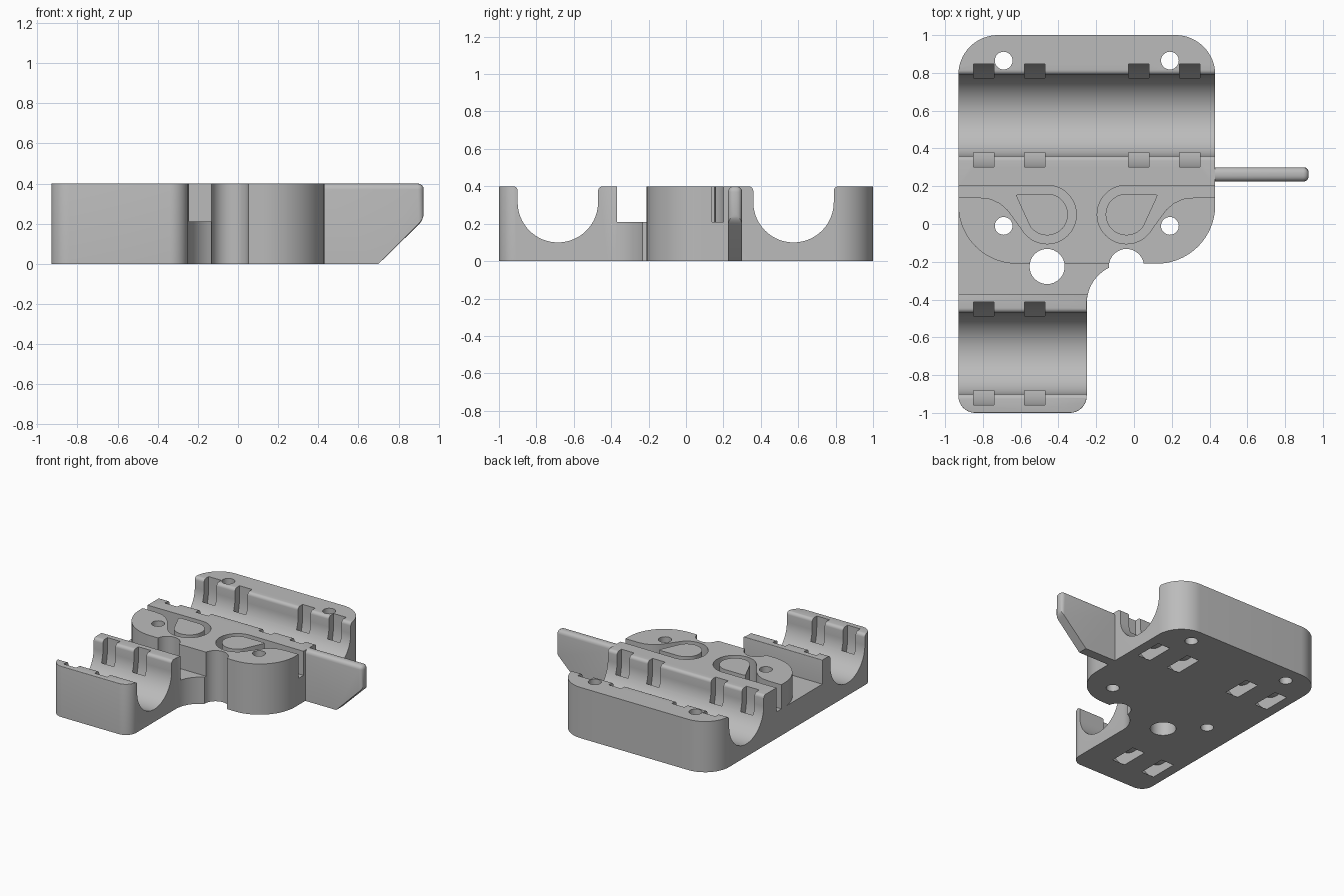
import bpy, bmesh
from math import sin, cos, radians, pi

cube = bpy.data.objects.get("Cube")
if cube:
    bpy.data.objects.remove(cube, do_unlink=True)

grey = bpy.data.materials.new("light_grey")
grey.use_nodes = True
grey.diffuse_color = (0.5, 0.5, 0.5, 1)
grey.node_tree.nodes["Principled BSDF"].inputs["Base Color"].default_value = (0.5, 0.5, 0.5, 1)

TOP, FLOOR, MID = 0.4, 0.21, -0.25   # deck height, low floor, mirror line in x


def arc(cx, cy, r, a0, a1, n=16, ry=None):
    """Points along a circular or elliptical arc, angles in degrees."""
    ry = ry or r
    angles = [radians(a0 + (a1 - a0) * i / n) for i in range(n + 1)]
    return [(cx + r * cos(a), cy + ry * sin(a)) for a in angles]


def prism(name, pts, lo, hi, axis="z"):
    """Extrude a 2D outline along z (xy outline), x (yz outline) or y (xz outline)."""
    place = {"z": lambda p, h: (p[0], p[1], h),
             "x": lambda p, h: (h, p[0], p[1]),
             "y": lambda p, h: (p[0], h, p[1])}[axis]
    bm = bmesh.new()
    a = [bm.verts.new(place(p, lo)) for p in pts]
    b = [bm.verts.new(place(p, hi)) for p in pts]
    bm.faces.new(a)
    bm.faces.new(b)
    for i in range(len(pts)):
        j = (i + 1) % len(pts)
        bm.faces.new((a[i], a[j], b[j], b[i]))
    bmesh.ops.recalc_face_normals(bm, faces=bm.faces)
    mesh = bpy.data.meshes.new(name)
    bm.to_mesh(mesh)
    bm.free()
    ob = bpy.data.objects.new(name, mesh)
    bpy.context.collection.objects.link(ob)
    mesh.materials.append(grey)
    return ob


def cut(ob, cutter):
    """Subtract the cutter, then discard it."""
    cutter.hide_render = True
    mod = ob.modifiers.new("cut", "BOOLEAN")
    mod.operation, mod.solver, mod.object = "DIFFERENCE", "EXACT", cutter
    bpy.context.view_layer.update()
    result = bpy.data.meshes.new_from_object(ob.evaluated_get(bpy.context.evaluated_depsgraph_get()))
    ob.modifiers.clear()
    ob.data = result
    bpy.data.objects.remove(cutter, do_unlink=True)


def bevel(ob, rule, width, segments=4):
    """Round the edges whose two end points satisfy the rule."""
    bm = bmesh.new()
    bm.from_mesh(ob.data)
    edges = [e for e in bm.edges if rule(e.verts[0].co, e.verts[1].co)]
    bmesh.ops.bevel(bm, geom=edges, offset=width, segments=segments, profile=0.5,
                    affect="EDGES", clamp_overlap=True)
    bm.to_mesh(ob.data)
    bm.free()


# Body plate: wide rear block, rounded pad corner, narrow front block
outline = (arc(-0.84, -0.91, 0.09, 180, 270, 10) + arc(-0.34, -0.91, 0.09, 270, 360, 10)
           + arc(-0.04, -0.42, 0.21, 180, 110, 12) + [(-0.04, -0.21)]
           + arc(0.12, 0.1, 0.31, 270, 360, 24)
           + arc(0.22, 0.79, 0.21, 0, 90) + arc(-0.72, 0.79, 0.21, 90, 180))
body = prism("clamp_body", outline, 0, TOP)

# Low floor between pad and front block
cut(body, prism("floor_cutter", [(-1.1, 0.1)] + arc(-0.62, 0.1, 0.31, 180, 270, 24)
                + [(0.02, -0.21), (0.02, -0.37), (-1.1, -0.37)], FLOOR, 0.6))
bevel(body, lambda a, b: min(a.z, b.z) > 0.39 and max(a.y, b.y) < -0.36
      and max(a.x, b.x) > -0.92, 0.025)

# Rod troughs with flared lips, and strap slots curving under them
CZ, R, LIP = 0.315, 0.215, 0.025
slots = [-0.795, -0.525, 0.025, 0.295]
for yc, x_end, centres in ((0.575, 0.6, slots), (-0.685, 0.0, slots[:2])):
    right_lip = [(yc + R + LIP - LIP * cos(t), TOP - LIP + LIP * sin(t))
                 for t in [i * pi / 10 for i in range(6)]]
    left_lip = [(2 * yc - y, z) for y, z in reversed(right_lip)]
    trough = (arc(yc, CZ, R, 180, 360, 40) + right_lip
              + [(yc + R + LIP, 0.6), (yc - R - LIP, 0.6)] + left_lip)
    cut(body, prism("trough_cutter", trough, -1.1, x_end, "x"))
    strap = ([(yc - 0.273, 0.6)] + arc(yc, CZ, 0.273, 180, 360, 32, 0.345)
             + [(yc + 0.273, 0.6), (yc + 0.21, 0.6)]
             + arc(yc, CZ, 0.21, 360, 180, 32, 0.25) + [(yc - 0.21, 0.6)])
    for x in centres:
        cut(body, prism("slot_cutter", strap, x - 0.055, x + 0.055, "x"))

# Belt channels wrapping teardrop islands, mirrored across the pad
channel = ([(-1.1, 0.2), (-1.1, 0.14), (-0.82, 0.14), (-0.76, 0.133), (-0.71, 0.11),
            (-0.67, 0.075), (-0.64, 0.035)] + arc(-0.46, 0.05, 0.155, 210, 450, 32))
island = arc(-0.46, 0.05, 0.11, 215, 450, 32) + [(-0.61, 0.16), (-0.625, 0.152), (-0.618, 0.135)]
for side in (1, -1):
    def flip(pts):
        return [(MID + side * (x - MID), y) for x, y in pts]
    groove = prism("channel_cutter", flip(channel), FLOOR, 0.6)
    cut(groove, prism("island_cutter", flip(island), 0, 0.8))
    cut(body, groove)

# Through holes: two large at the pad front, four small for screws
holes = [(MID + s * 0.21, -0.225, 0.093) for s in (-1, 1)]
holes += [(MID + s * 0.44, y, 0.047) for s in (-1, 1) for y in (-0.01, 0.865)]
for x, y, r in holes:
    cut(body, prism("hole_cutter", arc(x, y, r, 0, 348.75, 31), -0.2, 0.8))

# Side tab with sloped underside and rounded rim
tab = prism("side_tab", [(0.4, 0), (0.7, 0), (0.925, 0.22), (0.925, TOP), (0.4, TOP)],
            0.225, 0.3, "y")
bevel(tab, lambda a, b: min(a.x, b.x) > 0.9 or min(a.z, b.z) > 0.39
      and abs(a.y - b.y) < 0.01, 0.03)

# Smooth the curved walls, keep real edges crisp
for ob in (body, tab):
    bpy.ops.object.select_all(action="DESELECT")
    ob.select_set(True)
    bpy.context.view_layer.objects.active = ob
    bpy.ops.object.shade_smooth_by_angle(angle=radians(30))
